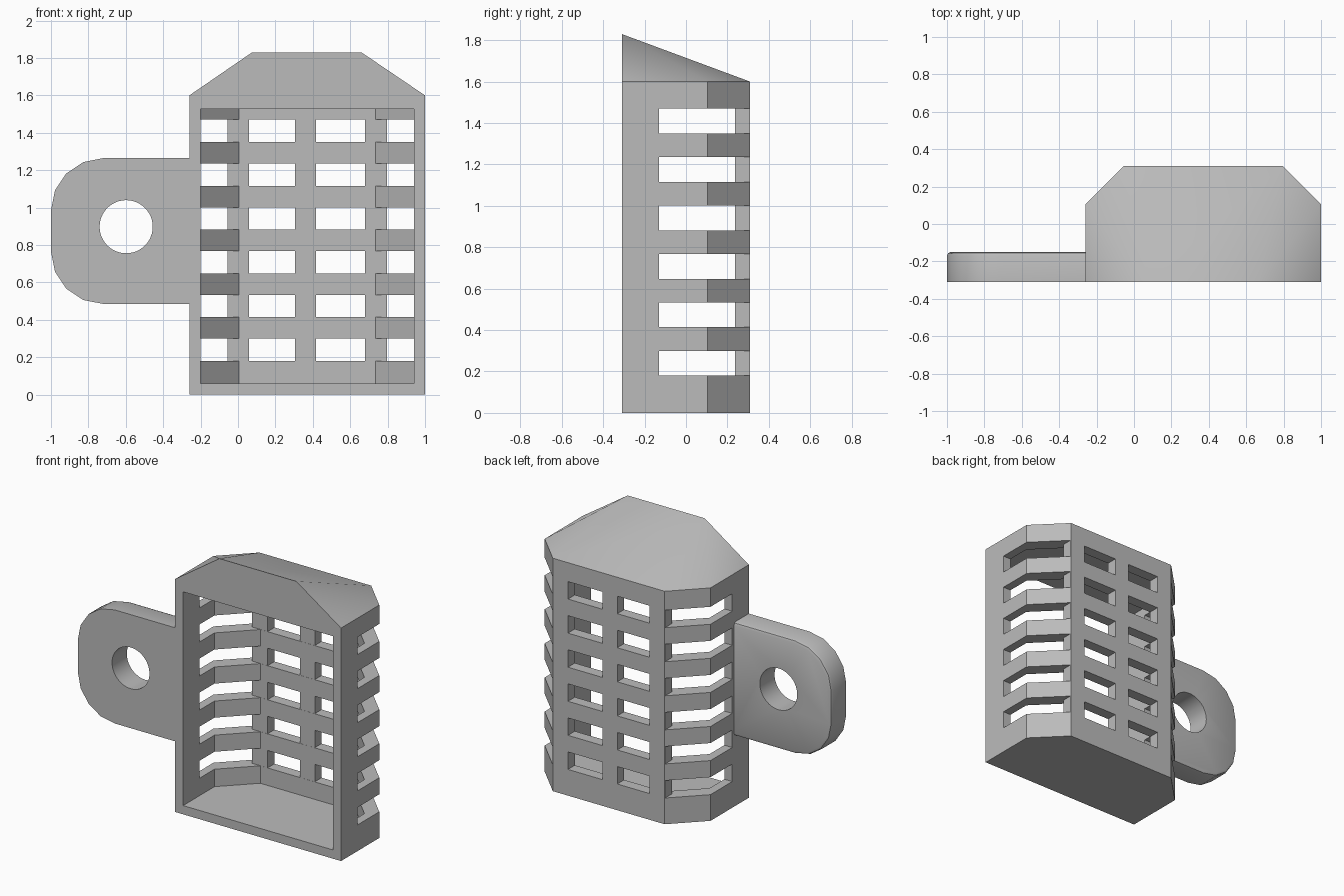
import bpy, bmesh, math

cube = bpy.data.objects.get("Cube")
if cube:
    bpy.data.objects.remove(cube, do_unlink=True)

grey = bpy.data.materials.new("light grey plastic")
grey.use_nodes = True
colour = (0.5, 0.5, 0.5, 1)
grey.diffuse_color = colour
grey.node_tree.nodes["Principled BSDF"].inputs["Base Color"].default_value = colour

MID = 0.37                      # centre line of the housing
FRONT, BACK = -0.31, 0.31


def make_object(name, bm):
    bmesh.ops.recalc_face_normals(bm, faces=bm.faces)
    mesh = bpy.data.meshes.new(name)
    bm.to_mesh(mesh)
    bm.free()
    mesh.materials.append(grey)
    obj = bpy.data.objects.new(name, mesh)
    bpy.context.collection.objects.link(obj)
    return obj


def extrude(bm, points, direction):
    face = bm.faces.new([bm.verts.new(p) for p in points])
    new = bmesh.ops.extrude_face_region(bm, geom=[face])["geom"]
    bmesh.ops.translate(bm, vec=direction,
                        verts=[v for v in new if isinstance(v, bmesh.types.BMVert)])


def box(bm, x0, x1, y0, y1, z0, z1):
    extrude(bm, [(x0, y0, z0), (x1, y0, z0), (x1, y1, z0), (x0, y1, z0)], (0, 0, z1 - z0))


def plan(half, half_back, front, corner, back):
    right = [(MID + half, front), (MID + half, corner), (MID + half_back, back)]
    return right + [(2 * MID - x, y) for x, y in reversed(right)]


def activate(obj):
    bpy.ops.object.select_all(action='DESELECT')
    obj.select_set(True)
    bpy.context.view_layer.objects.active = obj


def cut(obj, bm):
    cutter = make_object("cutter", bm)
    cutter.hide_render = True
    mod = obj.modifiers.new("cut", 'BOOLEAN')
    mod.operation, mod.solver, mod.object = 'DIFFERENCE', 'EXACT', cutter
    activate(obj)
    bpy.ops.object.modifier_apply(modifier=mod.name)
    bpy.data.objects.remove(cutter, do_unlink=True)


def smooth(obj):
    activate(obj)
    bpy.ops.object.shade_smooth_by_angle(angle=math.radians(30))


# Housing: chamfered box with a hipped roof rising to a front ridge
bm = bmesh.new()
for x, y in plan(0.63, 0.425, FRONT, 0.105, BACK):
    for z in (0, 1.6):
        bm.verts.new((x, y, z))
for x in (MID - 0.295, MID + 0.29):
    bm.verts.new((x, FRONT, 1.83))
bmesh.ops.convex_hull(bm, input=bm.verts)
bmesh.ops.dissolve_limit(bm, angle_limit=0.01, verts=bm.verts, edges=bm.edges)
housing = make_object("housing", bm)

# Open cavity
bm = bmesh.new()
extrude(bm, [(x, y, 0.06) for x, y in plan(0.57, 0.365, -0.5, 0.03, 0.235)], (0, 0, 1.468))
cut(housing, bm)

# Six rows of vents: side slots wrapping the chamfers, and two rear windows
wrap, through, windows = bmesh.new(), bmesh.new(), bmesh.new()
for row in range(6):
    z0 = 0.18 + 0.234 * row
    z1 = z0 + 0.12
    box(through, -0.5, 1.2, -0.13, 0.236, z0, z1)
    box(wrap, -0.5, MID - 0.427, -0.13, 0.5, z0, z1)
    box(wrap, MID + 0.427, 1.2, -0.13, 0.5, z0, z1)
    box(windows, 0.06, 0.305, 0.1, 0.5, z0, z1)
    box(windows, 0.418, 0.68, 0.1, 0.5, z0, z1)
for cutter in (through, wrap, windows):
    cut(housing, cutter)
smooth(housing)

# Mounting tab: rounded plate with a softened rear rim
R, ZC, HALF = 0.28, 0.875, 0.39
corner = [(-1 + R - R * math.sin(a), HALF - R + R * math.cos(a))
          for a in (math.radians(22.5 * i) for i in range(5))]
outline = [(-0.24, HALF)] + corner
outline += [(x, -z) for x, z in reversed(outline)]
bm = bmesh.new()
extrude(bm, [(x, FRONT, ZC + z) for x, z in outline], (0, 0.16, 0))
rim = [e for e in bm.edges
       if all(v.co.y > -0.2 for v in e.verts) and min(v.co.x for v in e.verts) < -0.3]
bmesh.ops.bevel(bm, geom=rim, offset=0.02, segments=2, profile=0.5, affect='EDGES')
tab = make_object("mounting_tab", bm)

# Screw hole
bm = bmesh.new()
ring = [2 * math.pi * i / 48 for i in range(48)]
extrude(bm, [(-0.598 + 0.142 * math.cos(a), -0.5, 0.898 + 0.142 * math.sin(a)) for a in ring],
        (0, 0.6, 0))
cut(tab, bm)
smooth(tab)
